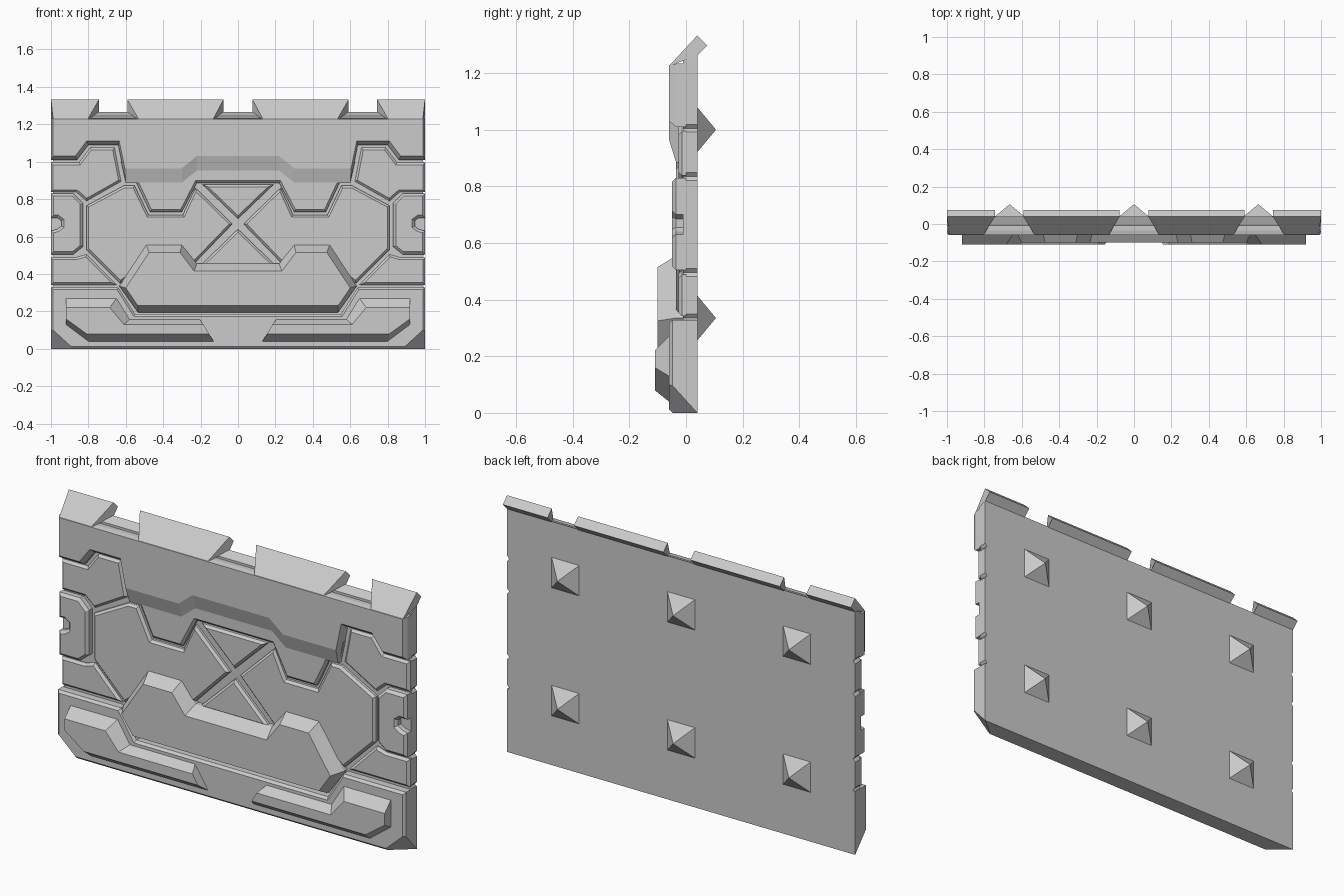
import bpy, bmesh, math
from mathutils import Vector

if "Cube" in bpy.data.objects:
    bpy.data.objects.remove(bpy.data.objects["Cube"])


def loft(name, rings, mirror=False, cut_corners=False):
    """Join rings of 3D points into a closed flat-shaded solid."""
    bm = bmesh.new()
    vs = [[bm.verts.new(p) for p in r] for r in rings]
    n = len(vs[0])
    for a, b in zip(vs, vs[1:]):
        for i in range(n):
            j = (i + 1) % n
            bm.faces.new((a[i], a[j], b[j], b[i]))
    bm.faces.new(vs[0])
    bm.faces.new(vs[-1])
    if cut_corners:
        # slanted cut through both bottom corners
        for s in (1, -1):
            a, b, c = Vector((s, .04, 0)), Vector((s, -.06, .11)), Vector((s * .89, -.06, .01))
            nrm = (b - a).cross(c - a).normalized()
            if nrm.z > 0:
                nrm.negate()
            res = bmesh.ops.bisect_plane(bm, geom=bm.verts[:] + bm.edges[:] + bm.faces[:], dist=1e-5,
                                         plane_co=a, plane_no=nrm, clear_outer=True)
            edges = [e for e in bm.edges if e.is_boundary]
            bmesh.ops.holes_fill(bm, edges=edges, sides=0)
    bmesh.ops.recalc_face_normals(bm, faces=bm.faces[:])
    me = bpy.data.meshes.new(name)
    bm.to_mesh(me)
    bm.free()
    ob = bpy.data.objects.new(name, me)
    bpy.context.collection.objects.link(ob)
    if mirror:
        ob.modifiers.new("mirror", 'MIRROR').use_mirror_merge = False
    return ob


def at(poly, y):
    return [(x, y, z) for x, z in poly]


def sym(half):
    """Complete a right-half outline with its mirror image."""
    return half + [(-x, z) for x, z in reversed(half)]


def inset(poly, d):
    """Mitred inward offset of an outline."""
    n = len(poly)
    area = sum(poly[i][0] * poly[(i + 1) % n][1] - poly[(i + 1) % n][0] * poly[i][1] for i in range(n))
    s = 1 if area > 0 else -1
    out = []
    for i in range(n):
        p, q, r = (Vector(poly[(i + k) % n]) for k in (-1, 0, 1))
        d1, d2 = (q - p).normalized(), (r - q).normalized()
        n1, n2 = Vector((-d1.y, d1.x)) * s, Vector((-d2.y, d2.x)) * s
        m = (n1 + n2) / (1 + n1.dot(n2))
        out.append(tuple(q + m * d))
    return out


def panel(name, poly, front, bevel=.012, back=.0, mirror=False, **kw):
    """Plate with a chamfered front edge."""
    return loft(name, [at(poly, back), at(poly, front + bevel), at(inset(poly, bevel), front)], mirror, **kw)


# Base plate with small edge notches at the panel joints
edge = [(1, 0)]
for z in (.335, .495, .835, 1.005):
    edge += [(1, z - .014), (.988, z), (1, z + .014)]
base = sym(edge + [(1, 1.265)])
front = [(x, z if z < 1.2 else 1.245) for x, z in base]
loft("base_plate", [at(base, .04), at(front, -.01)], cut_corners=True)

# Bottom band
panel("bottom_band", sym([(1, 0), (1, .328), (.64, .328), (.55, .185)]), -.06, back=.04, cut_corners=True)

# Top band: upper plate with sloping lower edge, and a thinner apron below
upper_f = sym([(.988, 1.228), (.988, 1.03), (.87, 1.03), (.81, 1.11), (.635, 1.11),
               (.605, .965), (.3, .965), (.22, 1.03)])
upper_m = sym([(1, 1.233), (1, 1.01), (.86, 1.01), (.8, 1.09), (.64, 1.09),
               (.6, .885), (.3, .885), (.22, .95)])
loft("top_band", [at(upper_m, 0), at(upper_m, -.035), at(upper_f, -.06)])
panel("top_band_apron", sym([(.625, 1.0), (.6, .887), (.543, .887), (.47, .732), (.3, .732), (.22, .887)]),
      -.036)

# Sloping merlons along the top
def merlon(name, x0f, x0b, x1f, x1b):
    prof = [(-.06, 1.225), (.04, 1.333), (.075, 1.298), (.04, 1.262)]
    loft(name, [[(f if i == 0 else b, y, z) for i, (y, z) in enumerate(prof)]
                for f, b in ((x0f, x0b), (x1f, x1b))], mirror=True)

merlon("inner_merlon", .135, .077, .53, .592)
merlon("outer_merlon", .805, .743, .988, 1.0)

# Recessed side panels
panel("upper_side_panel", [(1, .995), (.85, .995), (.79, 1.075), (.66, 1.075), (.625, .895),
                           (.81, .79), (.865, .838), (1, .838)], -.026, mirror=True)
panel("lower_side_panel", [(1, .342), (.65, .342), (.81, .505), (.865, .488), (1, .488)],
      -.026, mirror=True)

# Raised side lugs with a notch in the outer edge
panel("side_lug", [(1, .505), (.88, .505), (.83, .545), (.83, .78), (.88, .83), (1, .83),
                   (1, .7), (.965, .7), (.945, .685), (.945, .655), (.965, .64), (1, .63)],
      -.05, bevel=.014, mirror=True)

# Middle panels meeting at the central cross-shaped groove
panel("middle_panel", [(.03, .667), (.228, .86), (.295, .716), (.478, .716), (.553, .872), (.61, .872),
                       (.81, .765), (.81, .53), (.63, .35), (.5, .45), (.24, .45)], -.035, mirror=True)
panel("cross_top_wedge", [(-.19, .878), (.19, .878), (0, .695)], -.035)
panel("cross_bottom_wedge", [(-.2, .445), (.2, .445), (0, .64)], -.035)

# Thick lower centre plate
lower_b = sym([(.22, .455), (.3, .555), (.49, .555), (.635, .335), (.535, .195)])
lower_f = sym([(.235, .415), (.31, .515), (.475, .515), (.6, .325), (.535, .23)])
loft("lower_centre_plate", [at(lower_b, 0), at(lower_b, -.035), at(lower_f, -.1)])

# Stepped bumpers on the bottom band
bump_b = [(.92, .27), (.65, .27), (.58, .157), (.205, .157), (.13, .04), (.8, .04), (.92, .13)]
bump_f = [(.92, .22), (.685, .22), (.61, .13), (.185, .13), (.155, .08), (.81, .08), (.92, .16)]
loft("bumper", [at(bump_b, -.05), at(bump_b, -.06), at(bump_f, -.11)], mirror=True)

# Pyramid studs on the back
for x in (-.665, 0, .665):
    for z in (.335, 1.0):
        sq = [(x + a * .085, .035, z + b * .085) for a, b in ((-1, -1), (1, -1), (1, 1), (-1, 1))]
        tip = [(x + a * .001, .105, z + b * .001) for a, b in ((-1, -1), (1, -1), (1, 1), (-1, 1))]
        loft("back_stud", [sq, tip])
